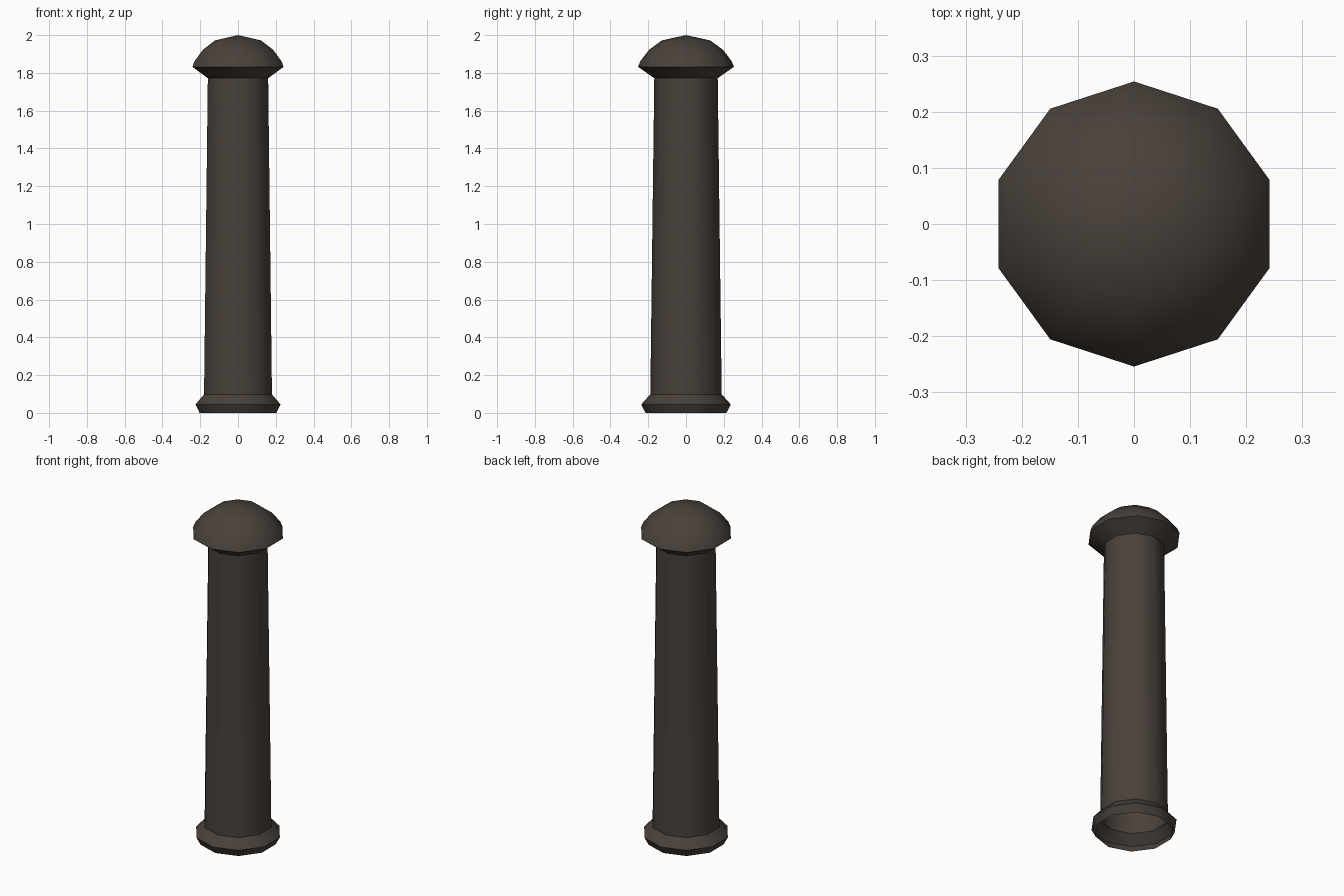
import bpy, bmesh, math

if "Cube" in bpy.data.objects:
    bpy.data.objects.remove(bpy.data.objects["Cube"])

SIDES = 10
mat = bpy.data.materials.new("dark_iron")
mat.diffuse_color = (0.066, 0.052, 0.043, 1)
mat.use_nodes = True
mat.node_tree.nodes["Principled BSDF"].inputs["Base Color"].default_value = mat.diffuse_color


def lathe(name, profile):
    """Open ten-sided shell turned around z; radius 0 closes to a point."""
    bm = bmesh.new()
    rings = []
    for r, z in profile:
        if r == 0:
            rings.append([bm.verts.new((0, 0, z))] * SIDES)
        else:
            rings.append([bm.verts.new((r * math.sin(a), r * math.cos(a), z))
                          for a in (-2 * math.pi * i / SIDES for i in range(SIDES))])
    for lo, hi in zip(rings, rings[1:]):
        for i in range(SIDES):
            j = (i + 1) % SIDES
            if hi[i] is hi[j]:
                bm.faces.new((lo[i], lo[j], hi[i]))
            else:
                bm.faces.new((lo[i], lo[j], hi[j], hi[i]))
    me = bpy.data.meshes.new(name)
    bm.to_mesh(me)
    bm.free()
    me.materials.append(mat)
    ob = bpy.data.objects.new(name, me)
    bpy.context.collection.objects.link(ob)
    bpy.ops.object.select_all(action='DESELECT')
    ob.select_set(True)
    bpy.context.view_layer.objects.active = ob
    bpy.ops.object.shade_smooth_by_angle(angle=math.radians(40))
    return ob


# flared foot, open underneath
lathe("base_collar", [(0.214, 0), (0.237, 0.045), (0.189, 0.098)])
# tapered hollow shaft
lathe("shaft", [(0.189, 0.098), (0.168, 1.772)])
# mushroom cap: sloping underside and dome
lathe("cap", [(0.168, 1.772), (0.254, 1.832), (0.242, 1.862), (0.196, 1.922),
              (0.128, 1.972), (0, 2.0)])
